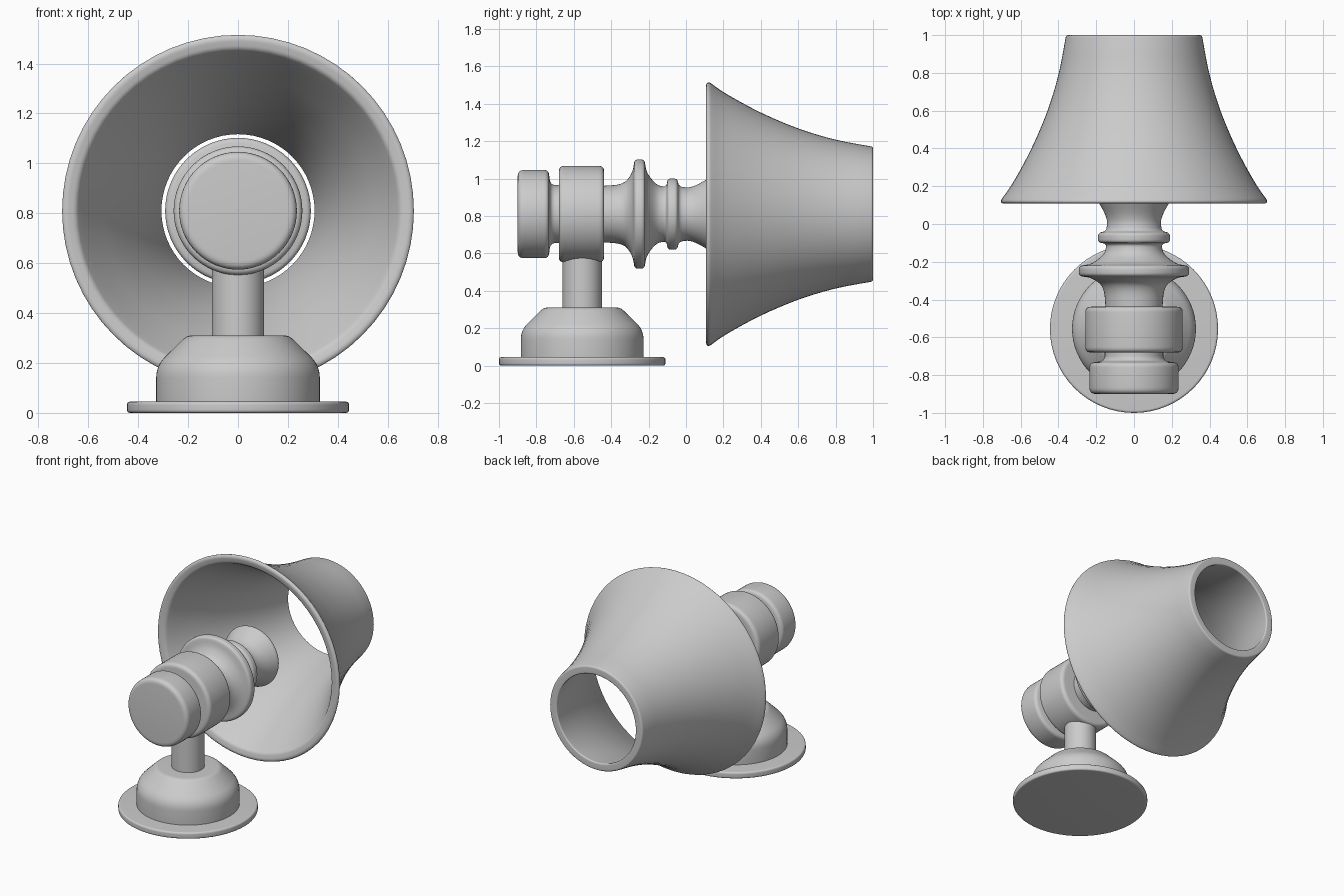
import bpy, bmesh, math
from mathutils import Vector, Matrix

if "Cube" in bpy.data.objects:
    bpy.data.objects.remove(bpy.data.objects["Cube"])

AXIS_Z = 0.81      # height of the horizontal arm axis
BASE_Y = -0.555    # centre of the base plate
SEG = 64


def rounded(pts, closed):
    """Round each (radius, height, fillet) corner with a small curve."""
    out, n = [], len(pts)
    for i, (r, h, f) in enumerate(pts):
        p = Vector((r, h))
        if f == 0 or (not closed and i in (0, n - 1)):
            out.append(p)
            continue
        a, b = Vector(pts[i - 1][:2]) - p, Vector(pts[(i + 1) % n][:2]) - p
        a = p + a.normalized() * min(f, a.length * 0.48)
        b = p + b.normalized() * min(f, b.length * 0.48)
        for k in range(7):
            t = k / 6
            out.append(a * (1 - t) ** 2 + p * 2 * t * (1 - t) + b * t * t)
    return out


def lathe(name, pts, matrix, closed=False):
    """Spin a profile about local z, then place it with the matrix."""
    prof = rounded(pts, closed)
    bm = bmesh.new()
    rings = []
    for p in prof:
        if p.x < 1e-5:
            rings.append([bm.verts.new((0, 0, p.y))])
        else:
            rings.append([bm.verts.new((p.x * math.cos(2 * math.pi * s / SEG),
                                        p.x * math.sin(2 * math.pi * s / SEG), p.y))
                          for s in range(SEG)])
    pairs = list(zip(rings, rings[1:])) + ([(rings[-1], rings[0])] if closed else [])
    for a, b in pairs:
        for s in range(SEG):
            t = (s + 1) % SEG
            if len(a) == 1:
                bm.faces.new((a[0], b[t], b[s]))
            elif len(b) == 1:
                bm.faces.new((a[s], a[t], b[0]))
            else:
                bm.faces.new((a[s], a[t], b[t], b[s]))
    bmesh.ops.recalc_face_normals(bm, faces=bm.faces)
    mesh = bpy.data.meshes.new(name)
    bm.to_mesh(mesh)
    bm.free()
    obj = bpy.data.objects.new(name, mesh)
    bpy.context.collection.objects.link(obj)
    obj.matrix_world = matrix
    bpy.ops.object.select_all(action='DESELECT')
    obj.select_set(True)
    bpy.context.view_layer.objects.active = obj
    bpy.ops.object.shade_smooth_by_angle(angle=math.radians(35))
    return obj


def drum(r, h0, h1, f):
    return [(0, h0, 0), (r, h0, f), (r, h1, f), (0, h1, 0)]


upright = Matrix.Translation((0, BASE_Y, 0))
along_y = Matrix.Translation((0, 0, AXIS_Z)) @ Matrix.Rotation(-math.pi / 2, 4, 'X')

# Wall plate, stepped foot and stem
lathe("base_plate", drum(0.445, 0.0, 0.045, 0.014), upright)
lathe("base_foot", [(0, 0.03, 0), (0.328, 0.03, 0.01), (0.328, 0.19, 0.05),
                    (0.205, 0.31, 0.02), (0, 0.31, 0)], upright)
lathe("stem", drum(0.105, 0.29, 0.7, 0), upright)

# End knob with its neck, and the joint collar
lathe("end_knob", [(0, -0.9, 0), (0.236, -0.9, 0.035), (0.236, -0.735, 0.025),
                   (0.155, -0.725, 0.03), (0.155, -0.66, 0), (0, -0.66, 0)], along_y)
lathe("joint_collar", drum(0.258, -0.68, -0.438, 0.03), along_y)

# Turned spindle with flange, ring and flared cup
lathe("spindle", [(0, -0.46, 0), (0.15, -0.46, 0), (0.158, -0.33, 0.09), (0.225, -0.285, 0.03),
                  (0.292, -0.275, 0.02), (0.292, -0.222, 0.02), (0.225, -0.212, 0.03),
                  (0.155, -0.16, 0.06), (0.145, -0.105, 0.02), (0.19, -0.098, 0.018),
                  (0.19, -0.047, 0.018), (0.148, -0.038, 0.02), (0.138, 0.03, 0.1),
                  (0.212, 0.155, 0.02), (0.19, 0.175, 0.01), (0, 0.175, 0)], along_y)

# Open flared shade: outer curve, then inner curve back to the wide rim
outer = [(0.65, 0.2), (0.545, 0.39), (0.455, 0.6), (0.395, 0.8)]
shade = [(0.692, 0.105, 0.015), (0.71, 0.12, 0.02)]
shade += [(r, y, 0.1) for r, y in outer]
shade += [(0.36, 1.0, 0.012), (0.305, 1.0, 0.012)]
shade += [(r - 0.052, y, 0.1) for r, y in reversed(outer)]
shade += [(0.648, 0.115, 0.015)]
lathe("shade", shade, along_y, closed=True)
